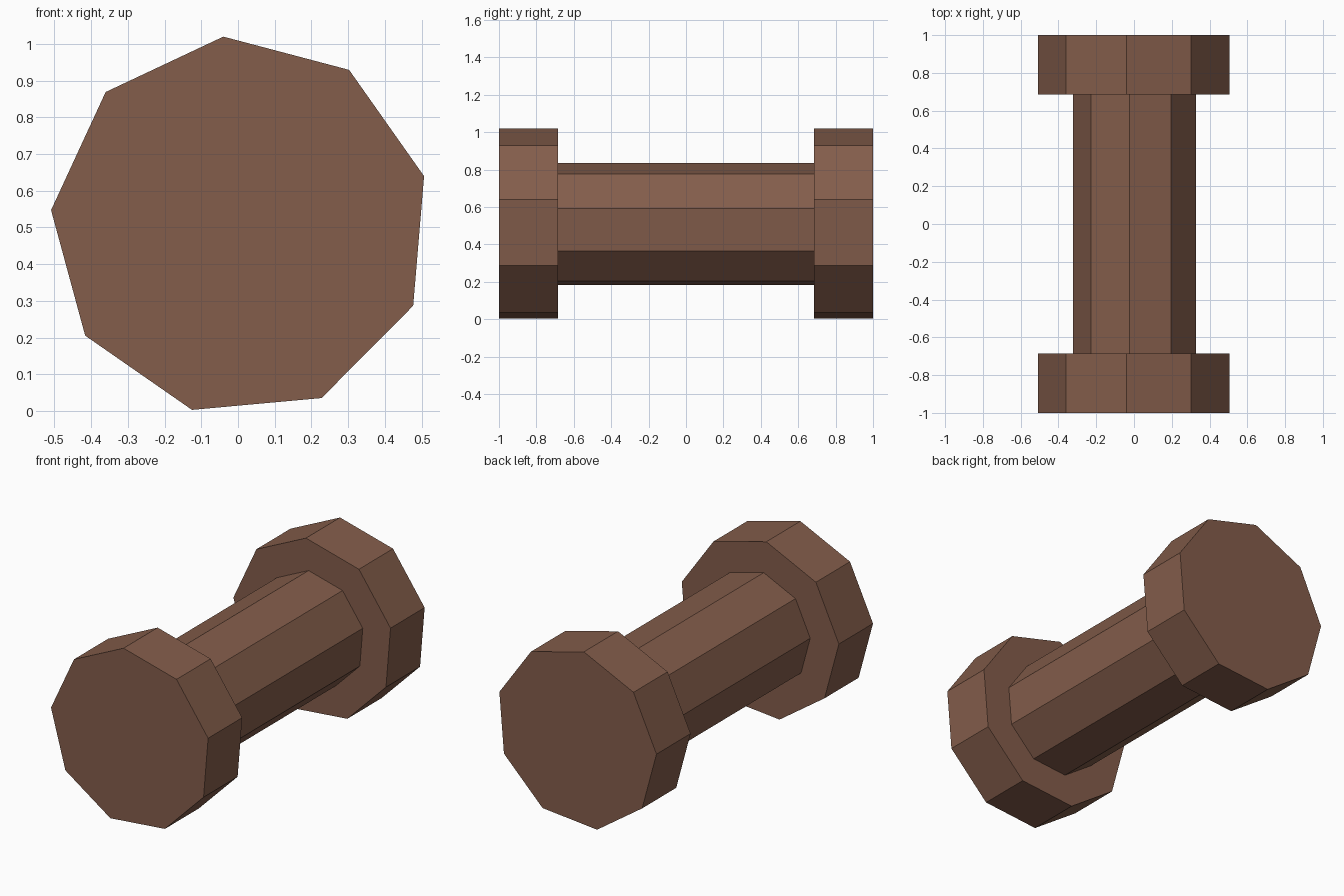
import bpy, bmesh, math

if "Cube" in bpy.data.objects:
    bpy.data.objects.remove(bpy.data.objects["Cube"])

SIDES = 9
CX, CZ = 0.007, 0.504          # axis of the spool
PHASE = math.radians(95.2)     # angle of the first corner

brown = bpy.data.materials.new("brown wood")
brown.diffuse_color = (0.23, 0.11, 0.07, 1)
brown.use_nodes = True
brown.node_tree.nodes["Principled BSDF"].inputs["Base Color"].default_value = brown.diffuse_color


def prism(name, radius, y0, y1):
    """Nine-sided prism lying along y."""
    bm = bmesh.new()
    rings = []
    for y in (y0, y1):
        rings.append([bm.verts.new((CX + radius * math.cos(PHASE - i * math.tau / SIDES), y,
                                    CZ + radius * math.sin(PHASE - i * math.tau / SIDES)))
                      for i in range(SIDES)])
    a, b = rings
    bm.faces.new(a)
    bm.faces.new(b[::-1])
    for i in range(SIDES):
        j = (i + 1) % SIDES
        bm.faces.new((a[i], b[i], b[j], a[j]))
    bmesh.ops.recalc_face_normals(bm, faces=bm.faces)
    mesh = bpy.data.meshes.new(name)
    bm.to_mesh(mesh)
    bm.free()
    mesh.materials.append(brown)
    obj = bpy.data.objects.new(name, mesh)
    bpy.context.collection.objects.link(obj)


# end heads and the thinner shaft between them
prism("front_head", 0.518, -1.0, -0.685)
prism("back_head", 0.518, 0.685, 1.0)
prism("shaft", 0.332, -0.685, 0.685)
